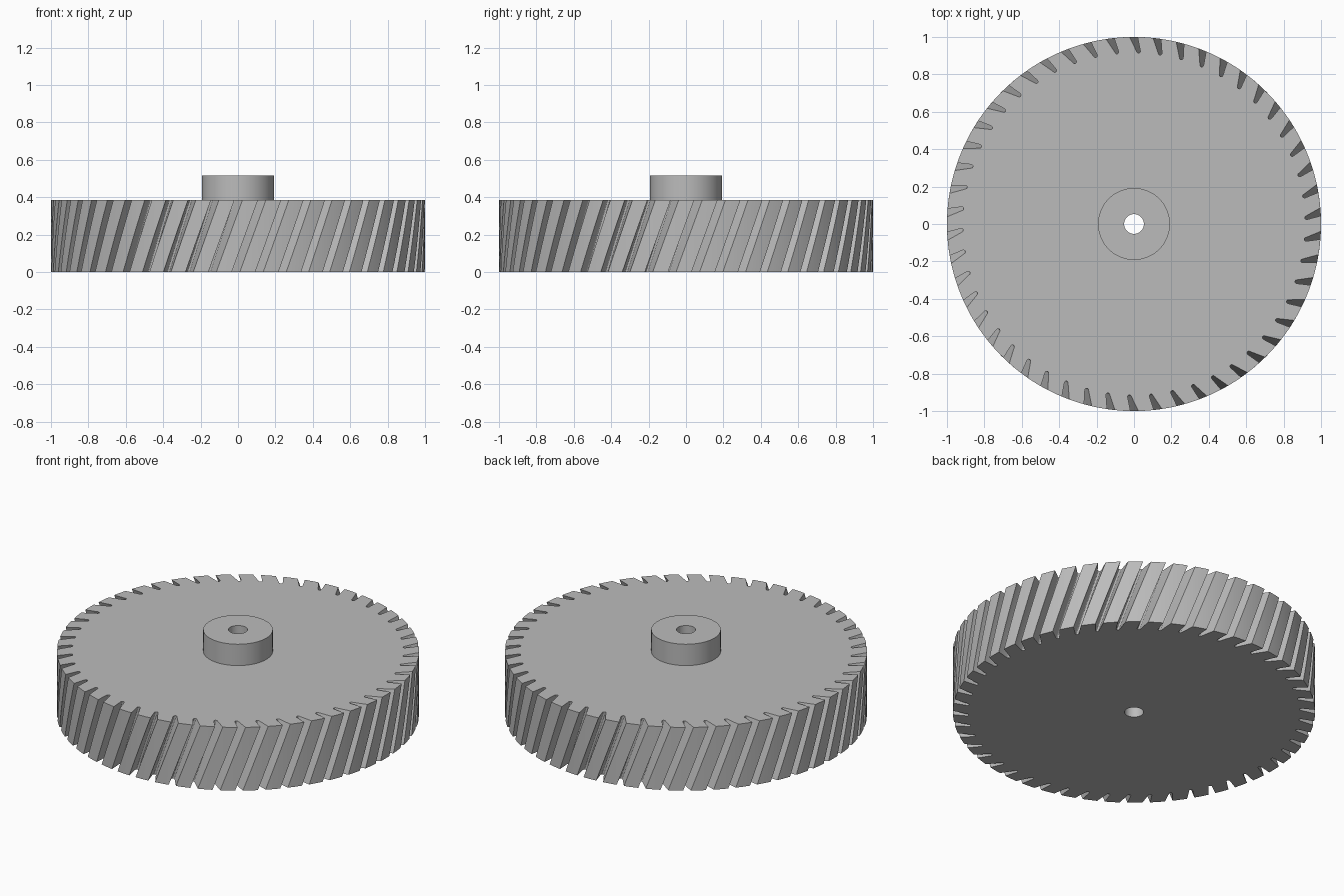
import bpy, bmesh, math
from mathutils import Vector, Matrix

if "Cube" in bpy.data.objects:
    bpy.data.objects.remove(bpy.data.objects["Cube"])

SLOTS = 50
HEIGHT, HUB_TOP = 0.385, 0.515
HUB_R, BORE_R = 0.192, 0.053
TWIST = 0.14          # helix angle over the full height
LAYERS = 6
ROUND = 64

steel = bpy.data.materials.new("grey steel")
steel.use_nodes = True
grey = (0.5, 0.5, 0.5, 1)
steel.diffuse_color = grey
steel.node_tree.nodes["Principled BSDF"].inputs["Base Color"].default_value = grey


def finish(bm, name):
    bmesh.ops.recalc_face_normals(bm, faces=bm.faces)
    mesh = bpy.data.meshes.new(name)
    bm.to_mesh(mesh)
    bm.free()
    mesh.materials.append(steel)
    obj = bpy.data.objects.new(name, mesh)
    bpy.context.collection.objects.link(obj)
    bpy.ops.object.select_all(action='DESELECT')
    obj.select_set(True)
    bpy.context.view_layer.objects.active = obj
    bpy.ops.object.shade_smooth_by_angle(angle=math.radians(30))
    return obj


def ring(bm, radius, z):
    return [bm.verts.new((radius * math.cos(math.tau * i / ROUND),
                          radius * math.sin(math.tau * i / ROUND), z))
            for i in range(ROUND)]


def bridge(bm, low, high):
    n = len(low)
    for i in range(n):
        j = (i + 1) % n
        bm.faces.new((low[i], low[j], high[j], high[i]))


def loop_edges(bm, loop):
    pairs = zip(loop, loop[1:] + loop[:1])
    return [bm.edges.get(p) or bm.edges.new(p) for p in pairs]


def outline():
    """Rim outline: one leaning, round-bottomed slot and one land, repeated."""
    right, left = Vector((0.019, 1.0)), Vector((-0.024, 1.0))
    tip_right, tip_left = Vector((0.034, 0.925)), Vector((0.014, 0.922))
    mid, half = (tip_right + tip_left) / 2, (tip_right - tip_left) / 2
    down = Vector((half.y, -half.x))
    slot = [right.normalized()]
    for k in range(7):
        a = math.pi * k / 6
        slot.append(mid + half * math.cos(a) + down * math.sin(a))
    slot.append(left.normalized())
    # land between this slot and the next one
    step = math.tau / SLOTS
    start = math.atan2(left.y, left.x)
    end = math.atan2(right.y, right.x) + step
    for k in (1, 2, 3):
        a = start + (end - start) * k / 4
        slot.append(Vector((math.cos(a), math.sin(a))))
    return [Matrix.Rotation(step * s, 2) @ p for s in range(SLOTS) for p in slot]


# Slotted disc with helical slots
bm = bmesh.new()
points = outline()
loops = []
for layer in range(LAYERS + 1):
    t = layer / LAYERS
    turn = Matrix.Rotation(TWIST * (t - 1), 2)
    loops.append([bm.verts.new((*(turn @ p), HEIGHT * t)) for p in points])
for low, high in zip(loops, loops[1:]):
    bridge(bm, low, high)
for loop, hole_r, z in ((loops[0], BORE_R, 0), (loops[-1], HUB_R, HEIGHT)):
    edges = loop_edges(bm, loop) + loop_edges(bm, ring(bm, hole_r, z))
    bmesh.ops.triangle_fill(bm, edges=edges, use_beauty=True, normal=(0, 0, 1))
finish(bm, "slotted_disc")

# Hub collar with the through bore
bm = bmesh.new()
sections = [ring(bm, HUB_R, HEIGHT), ring(bm, HUB_R, HUB_TOP),
            ring(bm, BORE_R, HUB_TOP), ring(bm, BORE_R, 0)]
for low, high in zip(sections, sections[1:]):
    bridge(bm, low, high)
finish(bm, "hub_and_bore")
